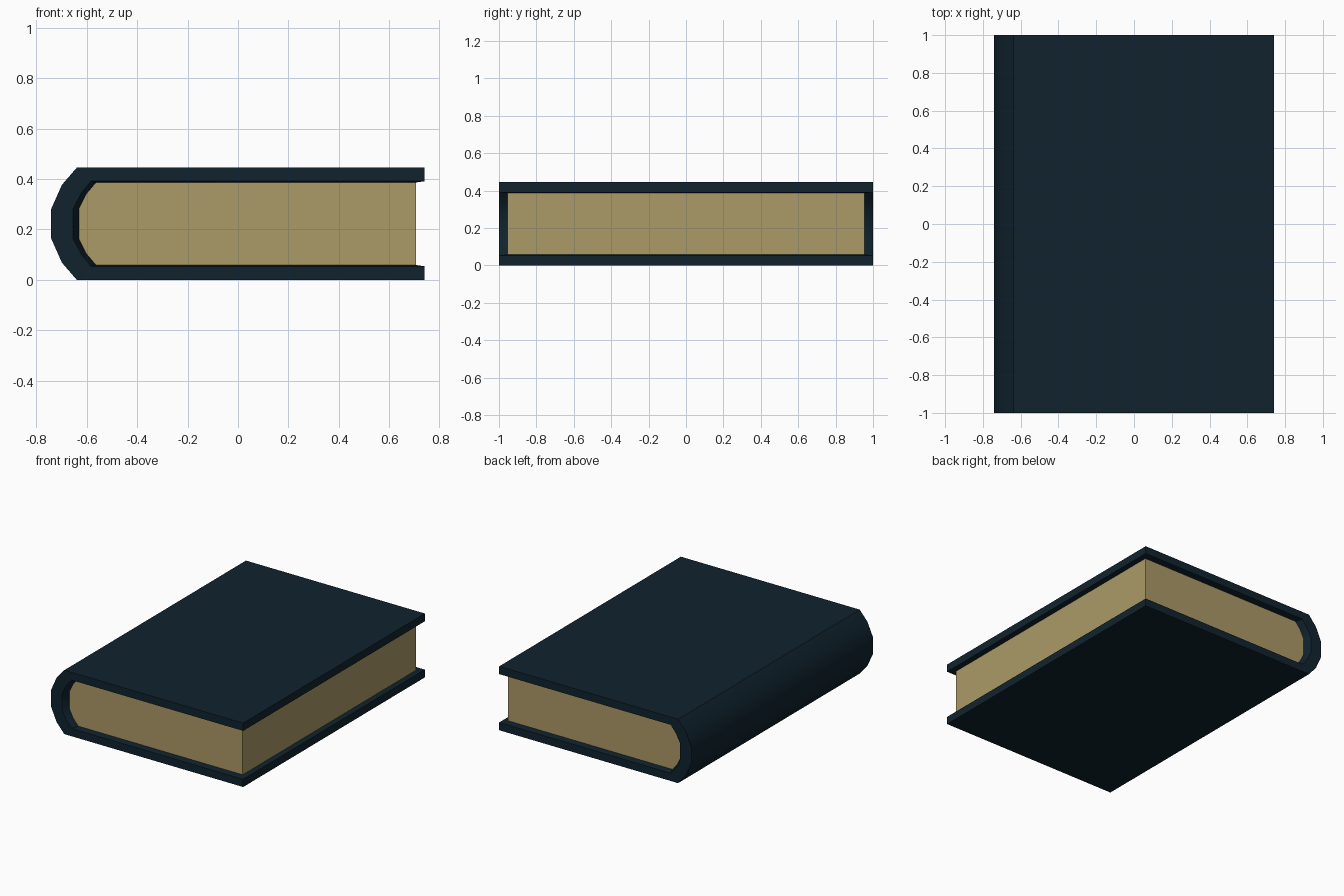
import bpy, math

if "Cube" in bpy.data.objects:
    bpy.data.objects.remove(bpy.data.objects["Cube"])

def material(name, rgb):
    m = bpy.data.materials.new(name)
    m.diffuse_color = (*rgb, 1)
    m.use_nodes = True
    m.node_tree.nodes["Principled BSDF"].inputs["Base Color"].default_value = m.diffuse_color
    return m

navy = material("dark navy cover", (0.0050, 0.0165, 0.027))
tan = material("tan paper", (0.41, 0.32, 0.135))

MID = 0.2225  # mirror height of the book

def profile(half):
    """Mirror the upper half of an (x, z) profile about MID."""
    return half + [(x, 2 * MID - z) for x, z in reversed(half)]

outer = profile([(0.74, 0.445), (-0.639, 0.445), (-0.675, 0.411), (-0.698, 0.377), (-0.742, 0.278)])
rim = profile([(0.74, 0.391), (-0.58, 0.391), (-0.622, 0.343), (-0.655, 0.280), (-0.655, 0.235)])
outer = profile([(0.74, 0.445), (-0.639, 0.445), (-0.698, 0.377), (-0.742, 0.278)])
rim = profile([(0.74, 0.391), (-0.583, 0.391), (-0.622, 0.343), (-0.655, 0.280)])
block = profile([(0.705, 0.386), (-0.563, 0.386), (-0.602, 0.340), (-0.631, 0.282)])

def add_object(name, verts, faces, mat):
    me = bpy.data.meshes.new(name)
    me.from_pydata(verts, [], faces)
    me.materials.append(mat)
    ob = bpy.data.objects.new(name, me)
    bpy.context.collection.objects.link(ob)
    bpy.context.view_layer.objects.active = ob
    bpy.ops.object.select_all(action='DESELECT')
    ob.select_set(True)
    bpy.ops.object.mode_set(mode='EDIT')
    bpy.ops.mesh.select_all(action='SELECT')
    bpy.ops.mesh.normals_make_consistent(inside=False)
    bpy.ops.object.mode_set(mode='OBJECT')
    return ob

n = len(outer)

# Cover: rings run front to back as page edge, rim, outer, outer, rim, page edge
rings = [(block, -0.955), (rim, -1), (outer, -1), (outer, 1), (rim, 1), (block, 0.955)]
verts = [(x, y, z) for prof, y in rings for x, z in prof]
faces = []
for r in range(len(rings) - 1):
    for i in range(n - 1):
        a = r * n + i
        faces.append((a, a + 1, a + n + 1, a + n))
# Cover: fore edges of both boards, and the inner lips sloping to the pages
for i in (0, n - 1):
    faces.append((n + i, 2 * n + i, 3 * n + i, 4 * n + i))
    faces.append((i, n + i, 4 * n + i, 5 * n + i))
# Cover: hidden inside, against the page block
for i in range(n - 1):
    faces.append((i, i + 1, 5 * n + i + 1, 5 * n + i))
cover = add_object("cover", verts, faces, navy)
bpy.ops.object.shade_smooth_by_angle(angle=math.radians(30))

# Page block: a flat prism filling the cover, a hair inside its lining
verts = [(x, y, z) for y in (-0.955, 0.955) for x, z in block]
faces = [tuple(range(n)), tuple(range(n, 2 * n))]
faces += [(i, (i + 1) % n, n + (i + 1) % n, n + i) for i in range(n)]
add_object("pages", verts, faces, tan)
